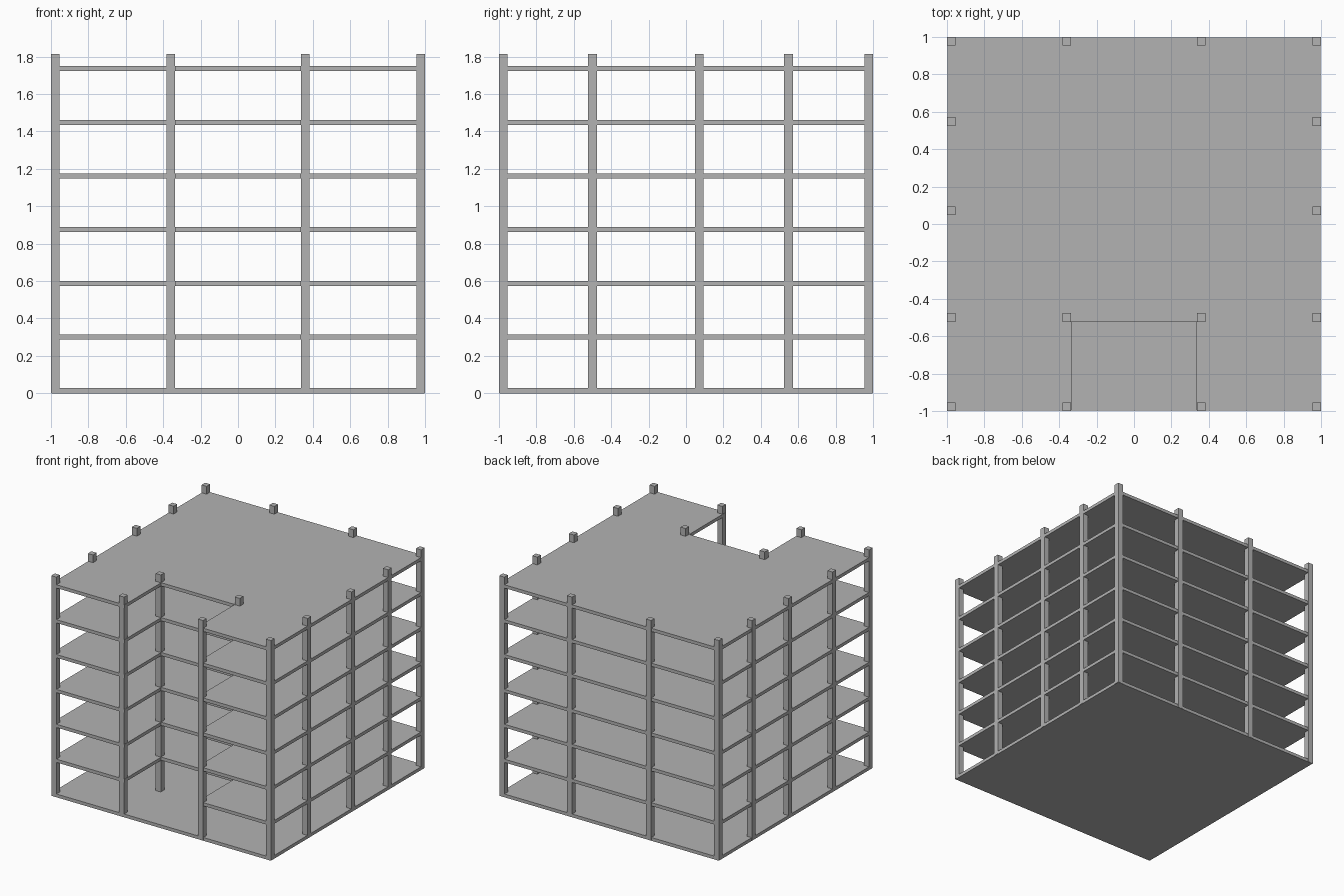
import bpy
import bmesh

cube = bpy.data.objects.get("Cube")
if cube:
    bpy.data.objects.remove(cube, do_unlink=True)

concrete = bpy.data.materials.new("concrete_grey")
concrete.use_nodes = True
GREY = (0.45, 0.45, 0.45, 1)
concrete.diffuse_color = GREY
concrete.node_tree.nodes["Principled BSDF"].inputs["Base Color"].default_value = GREY


def prism(name, outline, bottom, top):
    """Extrude a flat outline upwards into a solid."""
    bm = bmesh.new()
    base = bm.faces.new([bm.verts.new((x, y, bottom)) for x, y in outline])
    grown = bmesh.ops.extrude_face_region(bm, geom=[base])["geom"]
    bmesh.ops.translate(bm, vec=(0, 0, top - bottom),
                        verts=[v for v in grown if isinstance(v, bmesh.types.BMVert)])
    bmesh.ops.recalc_face_normals(bm, faces=bm.faces)
    mesh = bpy.data.meshes.new(name)
    bm.to_mesh(mesh)
    bm.free()
    mesh.materials.append(concrete)
    obj = bpy.data.objects.new(name, mesh)
    bpy.context.collection.objects.link(obj)
    return obj


HALF = 0.023        # half a column's width
PITCH = 0.287       # storey height
THICK = 0.027       # slab thickness
E = 0.998           # slab edge, a hair inside the column faces
NX, NY = 0.335, -0.52   # courtyard notch in the front

# Ground slab covers the whole plot
prism("ground_slab", [(-E, -E), (E, -E), (E, E), (-E, E)], 0, THICK)

# Upper floors and roof leave the front courtyard open
notched = [(-E, -E), (-NX, -E), (-NX, NY), (NX, NY),
           (NX, -E), (E, -E), (E, E), (-E, E)]
for level in range(1, 7):
    name = "roof_slab" if level == 6 else f"floor_slab_{level}"
    prism(name, notched, level * PITCH, level * PITCH + THICK)

# Columns, mirrored left and right
edge = 1 - HALF
inner = 0.36
spots = [(edge, y) for y in (-edge, -0.5, 0.071, 0.548, edge)]
spots += [(inner, y) for y in (-edge, -0.5, edge)]
for number, (cx, cy) in enumerate(spots, 1):
    for side, label in ((1, "left"), (-1, "right")):
        x = cx * side
        square = [(x - HALF, cy - HALF), (x + HALF, cy - HALF),
                  (x + HALF, cy + HALF), (x - HALF, cy + HALF)]
        prism(f"{label}_column_{number}", square, 0.002, 1.813)
